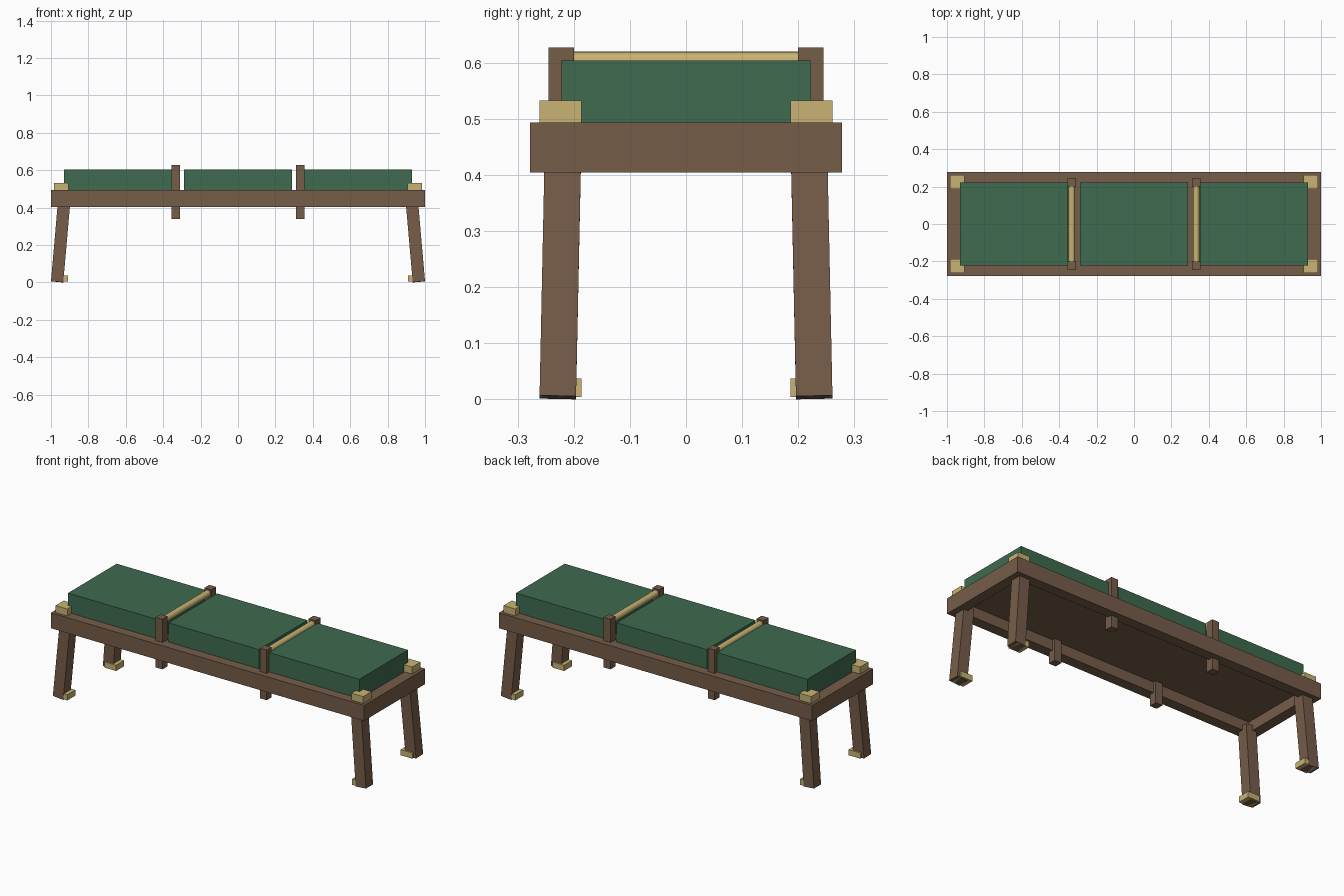
import bpy, bmesh, math
from mathutils import Matrix, Vector

if "Cube" in bpy.data.objects:
    bpy.data.objects.remove(bpy.data.objects["Cube"])


def material(name, rgb):
    m = bpy.data.materials.new(name)
    lin = [((c / 255 + 0.055) / 1.055) ** 2.4 for c in rgb]
    m.diffuse_color = (*lin, 1)
    m.use_nodes = True
    m.node_tree.nodes["Principled BSDF"].inputs["Base Color"].default_value = m.diffuse_color
    return m


wood = material("brown wood", (118, 93, 73))
green = material("green fabric", (62, 107, 78))
gold = material("pale brass", (200, 180, 116))


def finish(name, bm, mat):
    me = bpy.data.meshes.new(name)
    bm.to_mesh(me)
    bm.free()
    me.materials.append(mat)
    ob = bpy.data.objects.new(name, me)
    bpy.context.collection.objects.link(ob)
    return ob


def box(name, x, y, z, mat):
    bm = bmesh.new()
    size = Matrix.Diagonal((x[1] - x[0], y[1] - y[0], z[1] - z[0], 1))
    mid = Matrix.Translation((sum(x) / 2, sum(y) / 2, sum(z) / 2))
    bmesh.ops.create_cube(bm, size=1, matrix=mid @ size)
    return finish(name, bm, mat)


def span(c, w):
    return (c - w / 2, c + w / 2)


# Frame rails and recessed base panel
for s, n in ((-1, "front"), (1, "back")):
    box(n + "_rail", (-1, 1), span(s * 0.248, 0.06), (0.404, 0.493), wood)
for s, n in ((-1, "left"), (1, "right")):
    box(n + "_rail", span(s * 0.97, 0.06), (-0.218, 0.218), (0.404, 0.493), wood)
box("base_panel", (-0.94, 0.94), (-0.218, 0.218), (0.465, 0.490), wood)

# Three cushions
for i, n in enumerate(("left", "middle", "right")):
    box(n + "_cushion", span((i - 1) * 0.642, 0.577), (-0.222, 0.222), (0.49, 0.604), green)

# Divider posts and rods
for s, n in ((-1, "left"), (1, "right")):
    for t, d in ((-1, "front"), (1, "back")):
        box(f"{d}_{n}_post", span(s * 0.333, 0.044), span(t * 0.2225, 0.045), (0.338, 0.627), wood)
    bm = bmesh.new()
    bmesh.ops.create_cone(bm, cap_ends=True, segments=16, radius1=0.018, radius2=0.018, depth=0.42,
                          matrix=Matrix.Translation((s * 0.333, 0, 0.602)) @ Matrix.Rotation(math.pi / 2, 4, 'X'))
    finish(n + "_rod", bm, gold)

# Splayed legs, corner blocks and foot blocks
for s, n in ((-1, "left"), (1, "right")):
    for t, d in ((-1, "front"), (1, "back")):
        bm = bmesh.new()
        bmesh.ops.create_cube(bm, size=1, matrix=Matrix.Diagonal((0.066, 0.065, 0.43, 1)))
        tilt = Matrix.Rotation(-s * math.radians(5), 4, 'Y') @ Matrix.Rotation(t * math.radians(1.2), 4, 'X')
        bmesh.ops.transform(bm, matrix=tilt, verts=bm.verts)
        low = min(v.co.z for v in bm.verts)
        out_x = max(s * v.co.x for v in bm.verts)
        out_y = max(t * v.co.y for v in bm.verts)
        bmesh.ops.translate(bm, verts=bm.verts, vec=Vector((s * (1 - out_x), t * (0.261 - out_y), -low)))
        finish(f"{d}_{n}_leg", bm, wood)
        box(f"{d}_{n}_corner_block", span(s * 0.945, 0.075), span(t * 0.2235, 0.075), (0.49, 0.533), gold)
        box(f"{d}_{n}_foot_block", span(s * 0.946, 0.074), span(t * 0.2225, 0.073), (0.004, 0.037), gold)
